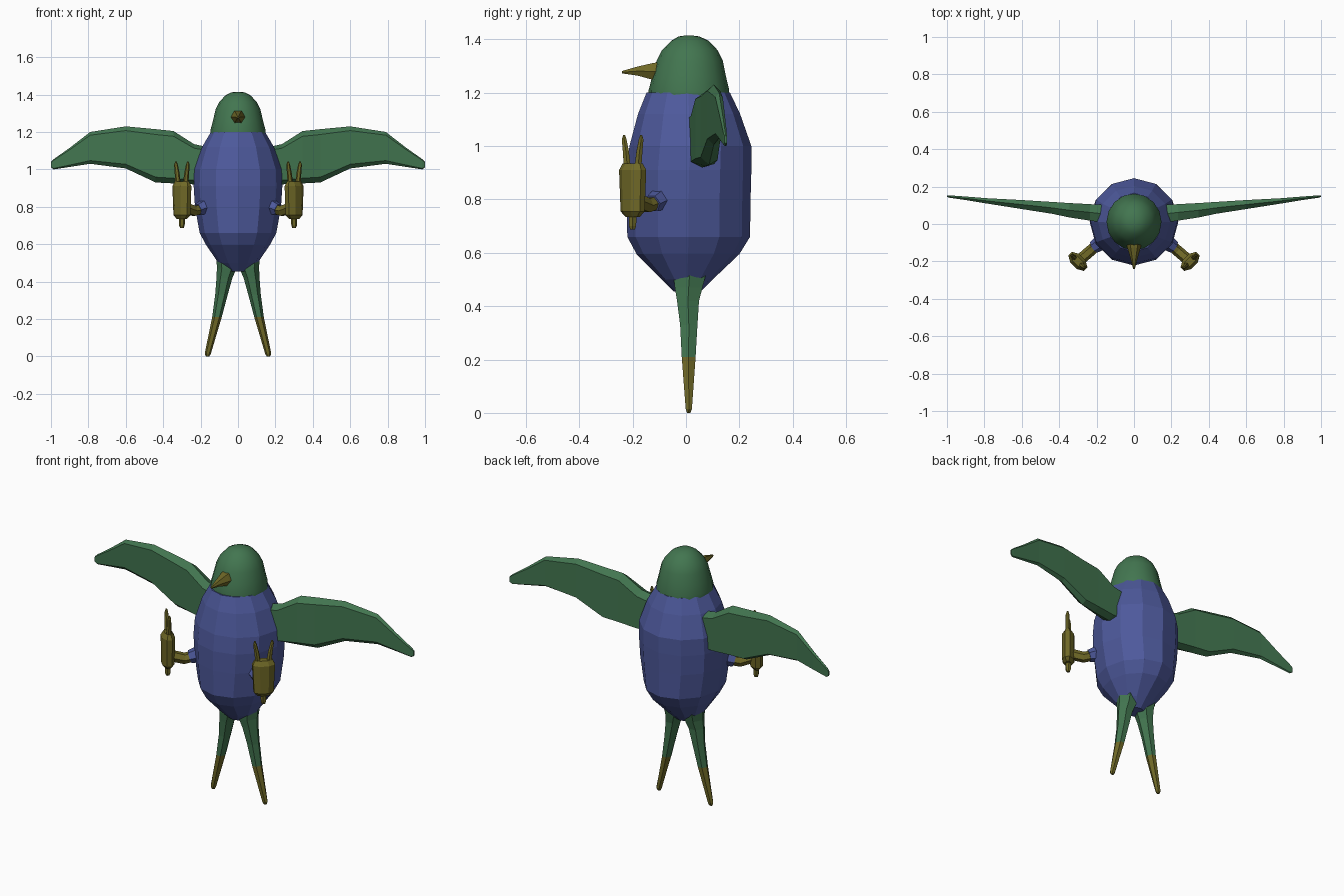
import bpy, bmesh, math
from mathutils import Vector

if "Cube" in bpy.data.objects:
    bpy.data.objects.remove(bpy.data.objects["Cube"])


def material(name, rgb):
    m = bpy.data.materials.new(name)
    m.diffuse_color = (*rgb, 1)
    m.use_nodes = True
    m.node_tree.nodes["Principled BSDF"].inputs["Base Color"].default_value = m.diffuse_color
    return m


BLUE = material("blue", (0.075, 0.10, 0.33))
GREEN = material("green", (0.055, 0.18, 0.08))
OLIVE = material("olive", (0.16, 0.14, 0.02))


def loft(name, rings, mats, tip_from=None, smooth=False):
    """Skin a list of rings, capped at both ends; rows from tip_from on use the second material."""
    bm = bmesh.new()
    rows = [[bm.verts.new(p) for p in ring] for ring in rings]
    n = len(rows[0])
    for i in range(len(rows) - 1):
        for k in range(n):
            f = bm.faces.new((rows[i][k], rows[i][(k + 1) % n],
                              rows[i + 1][(k + 1) % n], rows[i + 1][k]))
            f.smooth = smooth
            if tip_from is not None and i >= tip_from:
                f.material_index = 1
    bm.faces.new(rows[0])
    end = bm.faces.new(rows[-1])
    end.smooth = smooth
    if tip_from is not None:
        end.material_index = 1
    bmesh.ops.recalc_face_normals(bm, faces=bm.faces)
    me = bpy.data.meshes.new(name)
    bm.to_mesh(me)
    bm.free()
    for m in mats:
        me.materials.append(m)
    ob = bpy.data.objects.new(name, me)
    bpy.context.collection.objects.link(ob)
    return ob


def ellipse(c, u, v, n, phase=0.0):
    c, u, v = Vector(c), Vector(u), Vector(v)
    return [c + u * math.cos(phase + 2 * math.pi * k / n)
            + v * math.sin(phase + 2 * math.pi * k / n) for k in range(n)]


def lathe(name, rows, n, mat, smooth=False):
    """Rows are z, half width, front y, back y."""
    rings = [ellipse((0, (f + b) / 2, z), (rx, 0, 0), (0, (b - f) / 2, 0), n)
             for z, rx, f, b in rows]
    return loft(name, rings, [mat], smooth=smooth)


def tube(name, pts, mat, n=6):
    """Tapered tube; points are x, y, z, radius."""
    ps = [Vector(p[:3]) for p in pts]
    rings = []
    for i, p in enumerate(ps):
        d = (ps[min(i + 1, len(ps) - 1)] - ps[max(i - 1, 0)]).normalized()
        up = Vector((0, 0, 1)) if abs(d.z) < 0.8 else Vector((0, 1, 0))
        u = d.cross(up).normalized()
        rings.append(ellipse(p, u * pts[i][3], d.cross(u) * pts[i][3], n))
    return loft(name, rings, [mat])


# Body and head
lathe("body", [(0.455, 0.05, -0.045, 0.055), (0.50, 0.105, -0.09, 0.10),
               (0.595, 0.17, -0.185, 0.20), (0.66, 0.205, -0.22, 0.24),
               (0.80, 0.23, -0.222, 0.242), (0.91, 0.237, -0.222, 0.245),
               (1.00, 0.233, -0.212, 0.245), (1.12, 0.192, -0.18, 0.203),
               (1.20, 0.145, -0.148, 0.165)], 12, BLUE)
lathe("head", [(1.19, 0.147, -0.14, 0.162), (1.21, 0.147, -0.14, 0.162),
               (1.26, 0.134, -0.127, 0.15), (1.32, 0.12, -0.11, 0.138),
               (1.36, 0.10, -0.09, 0.118), (1.395, 0.068, -0.055, 0.085),
               (1.411, 0.038, -0.028, 0.05), (1.415, 0.012, 0.0, 0.02)], 16, GREEN, True)

# Beak
tube("beak", [(0, -0.10, 1.28, 0.04), (0, -0.125, 1.28, 0.036),
              (0, -0.18, 1.281, 0.02), (0, -0.24, 1.277, 0.005)], OLIVE)

for s, side in ((-1, "left"), (1, "right")):
    # Wing sections: x, top z, bottom z, front y, back y
    wing = [(0.12, 1.11, 0.93, 0.0, 0.10), (0.235, 1.135, 0.92, 0.018, 0.106),
            (0.345, 1.205, 0.925, 0.035, 0.112), (0.44, 1.215, 0.93, 0.055, 0.118),
            (0.60, 1.23, 1.005, 0.08, 0.128), (0.79, 1.20, 1.03, 0.11, 0.138),
            (0.90, 1.115, 1.013, 0.128, 0.147), (0.985, 1.055, 1.0, 0.14, 0.153),
            (1.0, 1.04, 1.01, 0.145, 0.153)]
    rings = []
    for x, t, b, f, k in wing:
        m, h = (f + k) / 2, t - b
        rings.append([(s * x, k, t - 0.1 * h), (s * x, m, t), (s * x, f, t - 0.1 * h),
                      (s * x, f, b + 0.1 * h), (s * x, m, b), (s * x, k, b + 0.06 * h)])
    loft(side + "_wing", rings, [GREEN])

    # Tail prong sections: z, inner x, outer x, front y, back y
    prong = [(0.54, 0.01, 0.115, -0.06, 0.09), (0.47, 0.008, 0.113, -0.05, 0.07),
             (0.42, 0.03, 0.115, -0.04, 0.055), (0.33, 0.055, 0.122, -0.027, 0.048),
             (0.21, 0.087, 0.138, -0.02, 0.04), (0.015, 0.145, 0.178, -0.003, 0.024),
             (0.0, 0.153, 0.172, 0.003, 0.017)]
    rings = [ellipse((s * (i + o) / 2, (f + b) / 2, z), (s * (o - i) / 2, 0, 0),
                     (0, (b - f) / 2, 0), 6) for z, i, o, f, b in prong]
    loft(side + "_tail_feather", rings, [GREEN, OLIVE], tip_from=4)

    # Leg
    tube(side + "_thigh", [(s * 0.15, -0.08, 0.81, 0.05), (s * 0.215, -0.125, 0.785, 0.034)], BLUE)
    tube(side + "_leg", [(s * 0.195, -0.11, 0.79, 0.028), (s * 0.235, -0.145, 0.778, 0.03),
                         (s * 0.295, -0.197, 0.80, 0.03)], OLIVE)

    # Foot pad standing upright, facing diagonally outwards
    c = Vector((s * 0.3, -0.2, 0))
    wide = Vector((s * 0.7071, 0.7071, 0))
    deep = Vector((s * 0.7071, -0.7071, 0))
    rings = [ellipse(c + Vector((0, 0, z)), wide * w, deep * d, 8, math.pi / 8)
             for z, w, d in ((0.735, 0.034, 0.018), (0.755, 0.055, 0.034),
                             (0.91, 0.063, 0.036), (0.935, 0.05, 0.02))]
    loft(side + "_foot", rings, [OLIVE])

    # Two front toes and one back toe
    for j, w in enumerate((-1, 1)):
        a, m, b = c + wide * w * 0.027, c + wide * w * 0.036, c + wide * w * 0.045
        tube(f"{side}_toe_{j + 1}", [(a.x, a.y, 0.91, 0.015), (m.x, m.y, 0.98, 0.013),
                                     (b.x, b.y, 1.025, 0.01), (b.x, b.y, 1.042, 0.004)], OLIVE)
    tube(side + "_back_toe", [(c.x, c.y, 0.76, 0.018), (c.x, c.y, 0.70, 0.015),
                              (c.x, c.y, 0.687, 0.010)], OLIVE)
